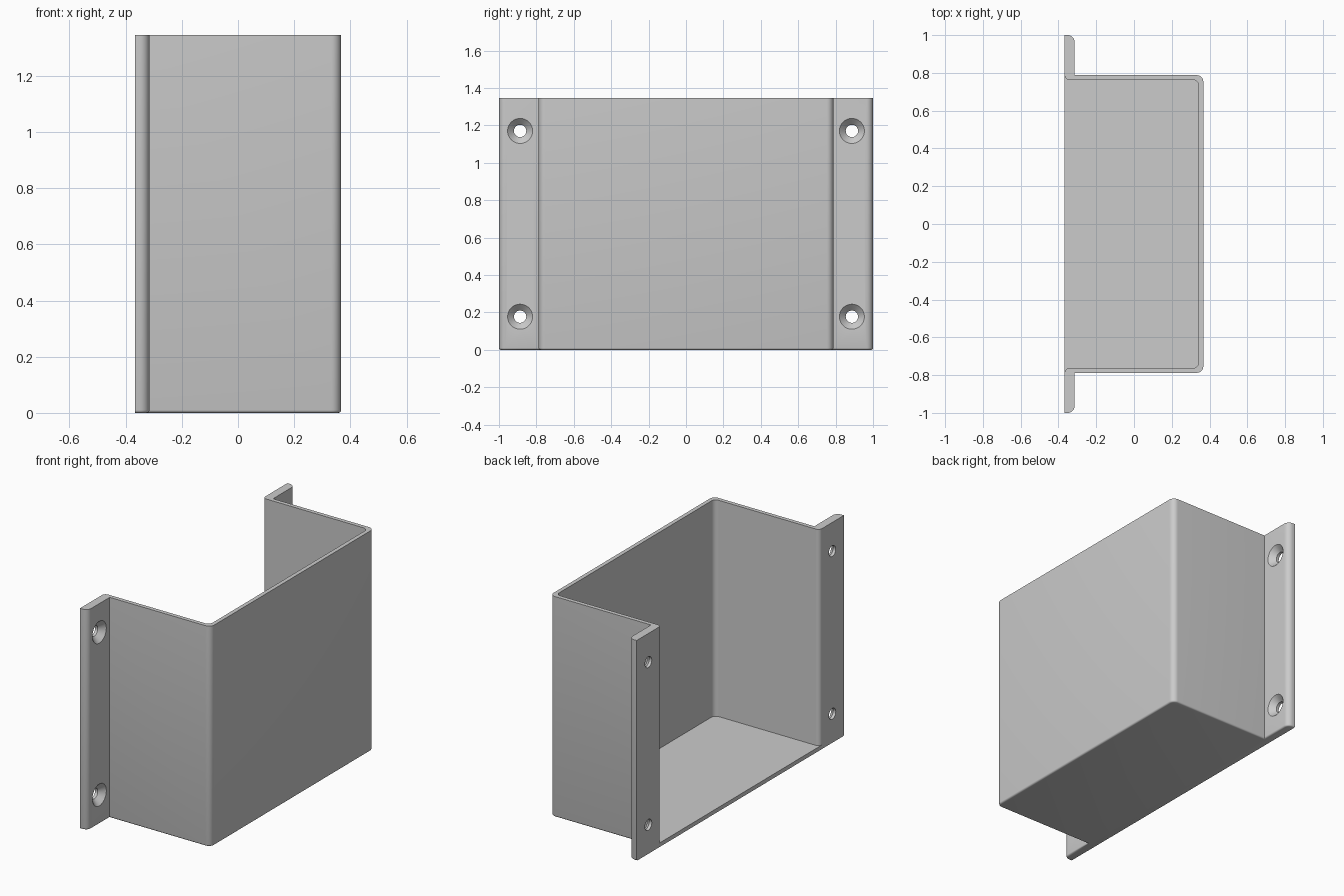
import bpy, bmesh, math
from mathutils import Vector, Matrix

cube = bpy.data.objects.get("Cube")
if cube:
    bpy.data.objects.remove(cube, do_unlink=True)

HEIGHT, BACK, FRONT = 1.345, -0.367, 0.367
FLANGE, SIDE, WALL = -0.315, 0.788, 0.025

grey = bpy.data.materials.new("plain grey")
grey.use_nodes = True
colour = (0.6, 0.6, 0.6, 1)
grey.diffuse_color = colour
grey.node_tree.nodes["Principled BSDF"].inputs["Base Color"].default_value = colour


def rounded(points, steps=8):
    """Outline from (x, y, radius) corners, each right angle turned into an arc."""
    out = []
    for i, (x, y, r) in enumerate(points):
        here = Vector((x, y))
        if r == 0:
            out.append(here)
            continue
        a = (Vector(points[i - 1][:2]) - here).normalized() * r
        b = (Vector(points[(i + 1) % len(points)][:2]) - here).normalized() * r
        for k in range(steps + 1):
            t = k / steps * math.pi / 2
            out.append(here + a * (1 - math.sin(t)) + b * (1 - math.cos(t)))
    return out


def mirrored(half):
    return half + [(x, -y, r) for x, y, r in reversed(half)]


def make_object(name, bm):
    bmesh.ops.recalc_face_normals(bm, faces=bm.faces)
    mesh = bpy.data.meshes.new(name)
    bm.to_mesh(mesh)
    bm.free()
    mesh.materials.append(grey)
    obj = bpy.data.objects.new(name, mesh)
    bpy.context.collection.objects.link(obj)
    return obj


def prism(outline, z0, z1):
    bm = bmesh.new()
    face = bm.faces.new([bm.verts.new((p.x, p.y, z0)) for p in outline])
    top = bmesh.ops.extrude_face_region(bm, geom=[face])["geom"]
    moved = [v for v in top if isinstance(v, bmesh.types.BMVert)]
    bmesh.ops.translate(bm, verts=moved, vec=(0, 0, z1 - z0))
    bmesh.ops.remove_doubles(bm, verts=bm.verts, dist=1e-5)
    return bm


# Solid bracket: box with a flange on each side, bottom edge softened
bm = prism(rounded(mirrored([(BACK, 1, 0), (FLANGE, 1, 0.035),
                             (FLANGE, SIDE, 0), (FRONT, SIDE, 0.035)])), 0, HEIGHT)
rim = [e for e in bm.edges if all(v.co.z < 1e-4 for v in e.verts)
       and not all(v.co.x < BACK + 1e-4 for v in e.verts)]
bmesh.ops.bevel(bm, geom=rim, offset=0.01, segments=3, profile=0.5, affect='EDGES')
bracket = make_object("cover_bracket", bm)

# Cavity, open at the back and top, flaring at the back edges
inner = SIDE - WALL
cavity = make_object("cavity_cutter", prism(rounded(mirrored(
    [(-0.5, inner + 0.025, 0), (BACK, inner + 0.025, 0),
     (BACK, inner, 0.025), (FRONT - WALL, inner, 0.03)])), WALL, HEIGHT + 0.1))

# Countersunk screw holes through the flanges
bm = bmesh.new()
turn = Matrix.Rotation(math.pi / 2, 4, 'Y')
HOLE, SINK = 0.033, 0.067
# (distance along x, radius) stations from behind the flange to in front of it
stations = [(BACK - 0.05, HOLE), (FLANGE - SINK + HOLE, HOLE),
            (FLANGE, SINK), (FLANGE + 0.02, SINK)]
for y in (-0.887, 0.887):
    for z in (0.177, 1.17):
        rings = []
        for x, r in stations:
            place = Matrix.Translation((x, y, z)) @ turn
            rings.append(bmesh.ops.create_circle(bm, segments=32, radius=r, matrix=place)["verts"])
        for a, b in zip(rings, rings[1:]):
            for i in range(32):
                j = (i + 1) % 32
                bm.faces.new((a[i], a[j], b[j], b[i]))
        bm.faces.new(rings[0])
        bm.faces.new(rings[-1])
holes = make_object("screw_hole_cutter", bm)

bpy.context.view_layer.objects.active = bracket
bracket.select_set(True)
for cutter in (cavity, holes):
    cutter.hide_render = True
    mod = bracket.modifiers.new("cut", 'BOOLEAN')
    mod.operation, mod.solver, mod.object = 'DIFFERENCE', 'EXACT', cutter
    bpy.ops.object.modifier_apply(modifier=mod.name)
    bpy.data.objects.remove(cutter, do_unlink=True)

bpy.ops.object.shade_smooth_by_angle(angle=math.radians(32))
